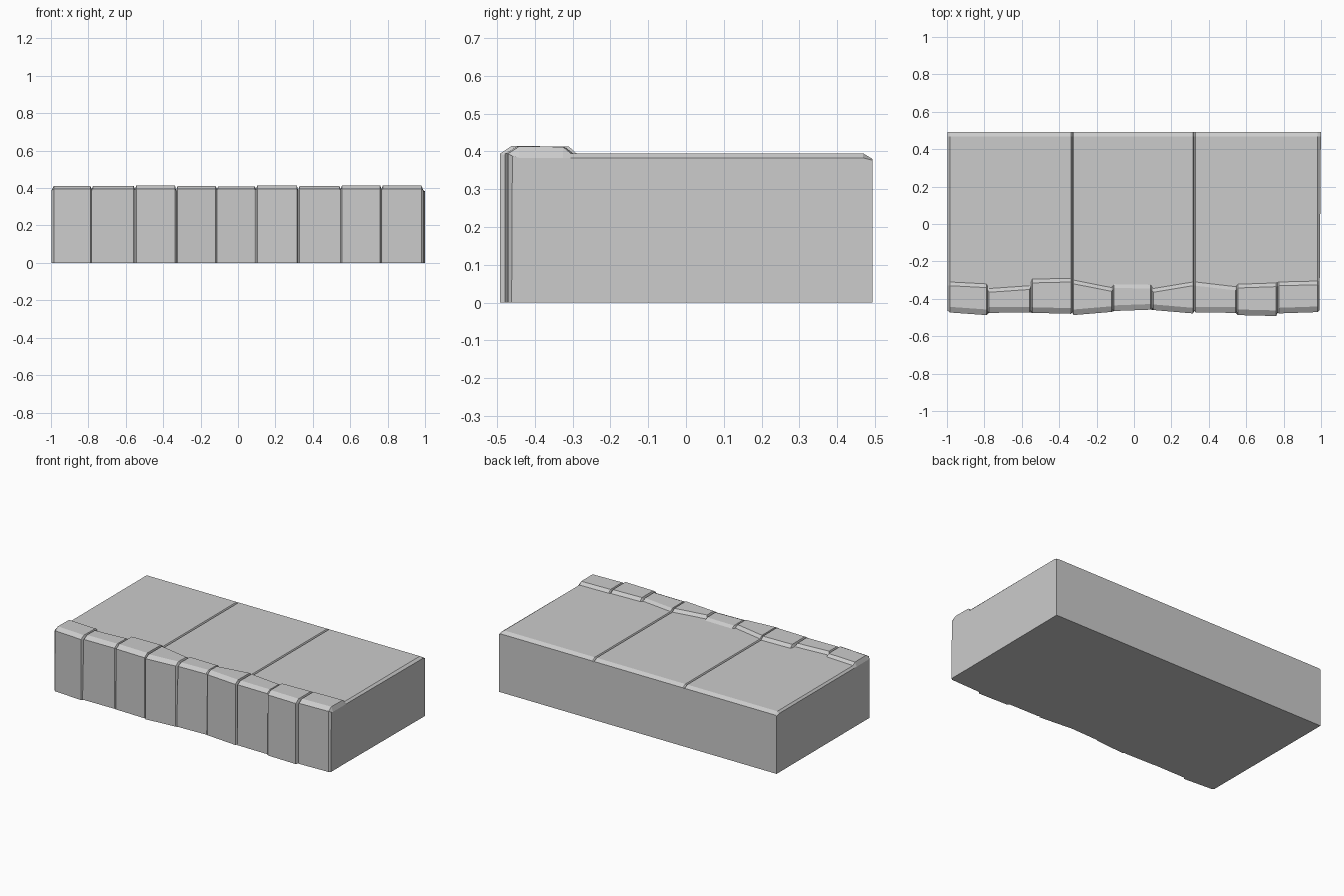
import bpy, bmesh, math

if "Cube" in bpy.data.objects:
    bpy.data.objects.remove(bpy.data.objects["Cube"])

# Joints between the nine kerb stones; every third one is also a slab joint
JOINTS = [-0.997, -0.782, -0.551, -0.33, -0.113, 0.096, 0.322, 0.549, 0.767, 0.993]
# Per stone: front y left/right, back y left/right, top z
STONES = [
    (-.473, -.487, -.310, -.320, .411),
    (-.475, -.473, -.345, -.330, .412),
    (-.475, -.480, -.295, -.290, .414),
    (-.487, -.470, -.300, -.340, .412),
    (-.465, -.458, -.322, -.325, .409),
    (-.460, -.478, -.345, -.310, .413),
    (-.473, -.475, -.310, -.335, .410),
    (-.487, -.492, -.322, -.315, .414),
    (-.478, -.471, -.310, -.305, .413)]
BACK, SLAB_Z = 0.493, 0.395


def kerb_profile(f, b, z):
    return [(f, 0), (f, .394), (f + .03, z), (b - .02, z - .001), (b, SLAB_Z), (b, 0)]


def kerb_groove(f, b, low, z):
    return [(f + low, 0), (f + .012, .388), (f + .03, z), (b - .02, z), (b, z), (b, 0)]


def slab_profile(b, drop=0.0):
    z = SLAB_Z - drop
    return [(b, z), (BACK - .025, z), (BACK, .38 - drop * .3), (BACK, 0), (b, 0)]


def loft(name, stations, open_side):
    """Skin profiles along x, cap both ends, leave the shared inner wall open."""
    bm = bmesh.new()
    rings = [[bm.verts.new((x, y, z)) for y, z in prof] for x, prof in stations]
    n = len(rings[0])
    for r, s in zip(rings, rings[1:]):
        for i in range(n):
            if i != open_side:
                j = (i + 1) % n
                bm.faces.new((r[i], r[j], s[j], s[i]))
    bm.faces.new(rings[0])
    bm.faces.new(rings[-1][::-1])
    bmesh.ops.recalc_face_normals(bm, faces=bm.faces)
    bmesh.ops.dissolve_limit(bm, angle_limit=math.radians(0.3),
                             verts=bm.verts, edges=bm.edges)
    me = bpy.data.meshes.new(name)
    bm.to_mesh(me)
    bm.free()
    ob = bpy.data.objects.new(name, me)
    bpy.context.collection.objects.link(ob)
    return ob


kerb, slabs = [], []
for k, x in enumerate(JOINTS):
    left = STONES[k - 1] if k > 0 else None
    right = STONES[k] if k < 9 else None
    fs = [s for s in (left and left[1], right and right[0]) if s]
    bs = [s for s in (left and left[3], right and right[2]) if s]
    f, b = sum(fs) / len(fs), sum(bs) / len(bs)
    deep = k % 3 == 0
    drop = .012 if deep else 0
    gap = .012 if k in (0, 9) else .007
    # right edge of the stone before the joint
    if left:
        kerb.append((x - gap, kerb_profile(left[1], left[3], left[4])))
        slabs.append((x - gap, slab_profile(left[3])))
    # the groove itself
    kerb.append((x, kerb_groove(f, b, .01 if deep or k == 8 else 0, SLAB_Z - drop)))
    slabs.append((x, slab_profile(b, drop)))
    # left edge of the next stone
    if right:
        kerb.append((x + gap, kerb_profile(right[0], right[2], right[4])))
        slabs.append((x + gap, slab_profile(right[2])))

# Kerb stones along the front, paving slabs behind
kerb_ob = loft("kerb_stones", kerb, 4)
slab_ob = loft("paving_slabs", slabs, 4)
# right end leans out slightly towards the back
for v in slab_ob.data.vertices:
    if v.co.x > .99 and v.co.y > .4:
        v.co.x = .999
